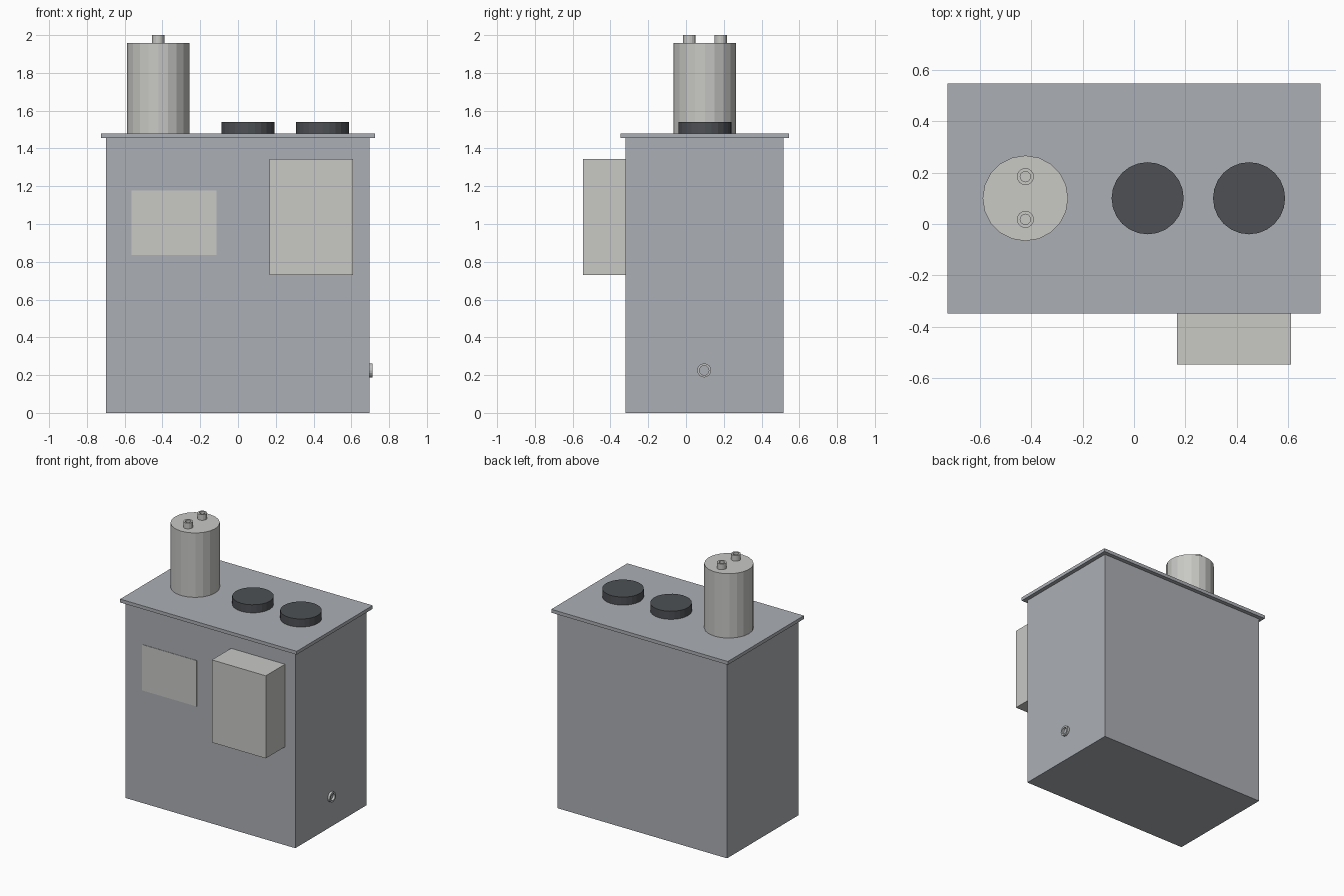
import bpy
import math
from mathutils import Matrix, Vector

if "Cube" in bpy.data.objects:
    bpy.data.objects.remove(bpy.data.objects["Cube"], do_unlink=True)


def material(name, rgb):
    mat = bpy.data.materials.new(name)
    mat.use_nodes = True
    mat.diffuse_color = (*rgb, 1)
    mat.node_tree.nodes["Principled BSDF"].inputs["Base Color"].default_value = (*rgb, 1)
    return mat


GREY = material("cabinet grey", (0.41, 0.43, 0.46))
BEIGE = material("pale beige", (0.58, 0.58, 0.56))
DARK = material("dark charcoal", (0.075, 0.081, 0.09))
STEEL = material("light steel", (0.52, 0.53, 0.53))


def finish(name, mesh, mat):
    obj = bpy.data.objects.new(name, mesh)
    bpy.context.collection.objects.link(obj)
    mesh.materials.append(mat)
    return obj


def box(name, low, high, mat):
    bpy.ops.mesh.primitive_cube_add(size=1)
    obj = bpy.context.object
    low, high = Vector(low), Vector(high)
    obj.data.transform(Matrix.Translation((low + high) / 2) @ Matrix.Diagonal((*(high - low), 1)))
    obj.name = name
    obj.data.materials.append(mat)
    return obj


def cylinder(name, base, radius, height, sides, mat):
    bpy.ops.mesh.primitive_cylinder_add(vertices=sides, radius=radius, depth=height)
    obj = bpy.context.object
    obj.data.transform(Matrix.Translation(Vector(base) + Vector((0, 0, height / 2))))
    obj.name = name
    obj.data.materials.append(mat)
    return obj


def tube(name, base, outer, inner, height, mat, turn=Matrix(), sides=16):
    """Open pipe: a closed ring profile swept round its axis."""
    profile = [(outer, 0), (outer, height), (inner, height), (inner, 0)]
    verts, faces = [], []
    for i in range(sides):
        a = math.tau * i / sides
        verts += [(r * math.cos(a), r * math.sin(a), z) for r, z in profile]
        n = (i + 1) % sides
        for j in range(4):
            k = (j + 1) % 4
            faces.append((4 * i + j, 4 * n + j, 4 * n + k, 4 * i + k))
    mesh = bpy.data.meshes.new(name)
    mesh.from_pydata(verts, [], faces)
    mesh.transform(Matrix.Translation(base) @ turn)
    return finish(name, mesh, mat)


# Cabinet, overhanging lid and front details
box("cabinet", (-0.698, -0.32, 0), (0.695, 0.515, 1.455), GREY)
box("lid", (-0.725, -0.347, 1.455), (0.725, 0.545, 1.48), GREY)
box("control_box", (0.167, -0.545, 0.73), (0.61, -0.32, 1.343), BEIGE)
box("front_plate", (-0.563, -0.323, 0.837), (-0.113, -0.318, 1.177), BEIGE)

# Tank with two short open ports
cylinder("tank", (-0.422, 0.1, 1.48), 0.166, 0.478, 20, BEIGE)
for side, y in (("front", 0.018), ("back", 0.184)):
    tube(side + "_port", (-0.422, y, 1.958), 0.033, 0.02, 0.042, BEIGE)

# Round caps on the lid
for side, x in (("right", 0.053), ("left", 0.447)):
    cylinder(side + "_cap", (x, 0.1, 1.48), 0.14, 0.06, 24, DARK)

# Drain outlet low on the side
tube("drain_outlet", (0.695, 0.096, 0.225), 0.037, 0.025, 0.017, STEEL,
     Matrix.Rotation(math.pi / 2, 4, "Y"))
